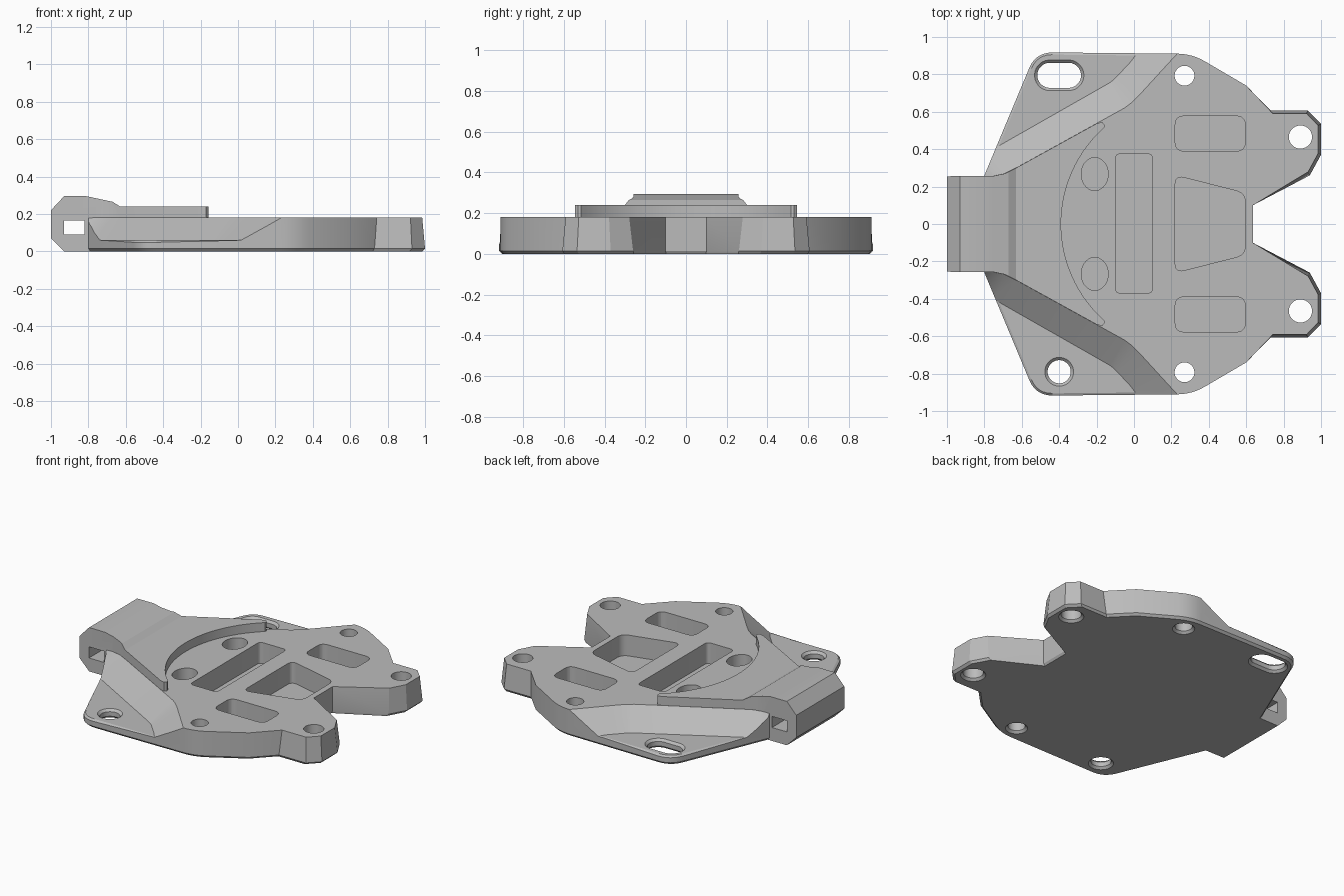
import bpy
import bmesh
import math
from mathutils import Vector

if "Cube" in bpy.data.objects:
    bpy.data.objects.remove(bpy.data.objects["Cube"])

TOP = 0.18      # main deck height
FLOOR = 0.06    # wing floor height


def loft(name, layers):
    """Solid through stacked loops of 3D points with matching counts."""
    bm = bmesh.new()
    rings = [[bm.verts.new(p) for p in layer] for layer in layers]
    n = len(rings[0])
    for a, b in zip(rings, rings[1:]):
        for i in range(n):
            bm.faces.new((a[i], a[(i + 1) % n], b[(i + 1) % n], b[i]))
    bm.faces.new(rings[0][::-1])
    bm.faces.new(rings[-1])
    bmesh.ops.recalc_face_normals(bm, faces=bm.faces)
    mesh = bpy.data.meshes.new(name)
    bm.to_mesh(mesh)
    bm.free()
    obj = bpy.data.objects.new(name, mesh)
    bpy.context.collection.objects.link(obj)
    return obj


def at(points, z):
    return [(x, y, z) for x, y in points]


def prism(name, points, z0, z1):
    return loft(name, [at(points, z0), at(points, z1)])


def combine(obj, other, operation="DIFFERENCE"):
    """Apply a boolean and discard the helper."""
    mod = obj.modifiers.new("cut", "BOOLEAN")
    mod.operation, mod.object, mod.solver = operation, other, "EXACT"
    bpy.context.view_layer.update()
    deps = bpy.context.evaluated_depsgraph_get()
    mesh = bpy.data.meshes.new_from_object(obj.evaluated_get(deps))
    obj.modifiers.clear()
    obj.data = mesh
    bpy.data.objects.remove(other)


def rounded(corners, steps=6):
    """Round each (x, y, cut distance) corner of a polygon."""
    out = []
    for i, (x, y, d) in enumerate(corners):
        p = Vector((x, y))
        if d == 0:
            out.append((x, y))
            continue
        a = p + (Vector(corners[i - 1][:2]) - p).normalized() * d
        b = p + (Vector(corners[(i + 1) % len(corners)][:2]) - p).normalized() * d
        for k in range(steps + 1):
            t = k / steps
            out.append(tuple(a * (1 - t) ** 2 + p * 2 * t * (1 - t) + b * t * t))
    return out


def mirrored(half):
    return half + [(x, -y, *rest) for x, y, *rest in reversed(half)]


def ellipse(cx, cy, rx, ry, stretch=0, n=32):
    """Ellipse, or a slot when stretched along x."""
    pts = []
    for k in range(n):
        a = 2 * math.pi * (k + 0.5) / n
        shift = math.copysign(stretch, math.cos(a))
        pts.append((cx + shift + rx * math.cos(a), cy + ry * math.sin(a)))
    return pts


# Base plate: chamfered bottom, slightly tapered prongs
outline = rounded(mirrored([
    (-0.8, 0.26, 0), (-0.525, 0.918, 0.09), (0.31, 0.91, 0.08), (0.6, 0.74, 0),
    (0.73, 0.607, 0), (0.93, 0.607, 0), (1, 0.535, 0), (1, 0.37, 0),
    (0.94, 0.26, 0), (0.635, 0.1, 0)]))


def taper(x, y):
    if x < 0.7:
        return x, y
    return x + (0.85 - x) * 0.1, y + (math.copysign(0.45, y) - y) * 0.1


plate = loft("base_plate", [
    at([(x * 0.985, y * 0.985) for x, y in outline], 0),
    at(outline, 0.015),
    at([taper(x, y) for x, y in outline], TOP)])

# Sunken wings with a sloping ramp up to the deck
ramp_top = [(-0.85, 0.255), (-0.75, 0.257), (-0.69, 0.27), (-0.63, 0.3),
            (-0.05, 0.62), (-0.01, 0.65), (0.03, 0.69), (0.19, 0.865), (0.25, 0.93), (0.25, 1.1), (-1.1, 1.1)]
ramp_foot = [(-0.95, 0.3), (-0.82, 0.365), (-0.76, 0.395), (-0.71, 0.425),
             (-0.13, 0.755), (-0.11, 0.77), (-0.09, 0.79), (-0.02, 0.865), (0.03, 0.93), (0.03, 1.1), (-1.1, 1.1)]
for side in (1, -1):
    foot = [(x, y * side) for x, y in ramp_foot]
    head = [(x, y * side) for x, y in ramp_top]
    combine(plate, loft("wing_cutter", [at(foot, FLOOR), at(head, TOP + 0.0005)]))

# Chamfer the outer rim of the wings
bm = bmesh.new()
bm.from_mesh(plate.data)
rim = []
for e in bm.edges:
    if len(e.link_faces) == 2 and all(abs(v.co.z - FLOOR) < 0.001 for v in e.verts):
        slopes = sorted(abs(f.normal.z) for f in e.link_faces)
        if slopes[0] < 0.1 and slopes[1] > 0.9:
            rim.append(e)
bmesh.ops.bevel(bm, geom=rim, offset=0.016, segments=1, affect="EDGES", clamp_overlap=True)
bm.to_mesh(plate.data)
bm.free()

# Raised crescent and neck, trimmed to a side profile
R, CX = 0.69, 0.30
arc = []
for k in range(15):
    a = math.asin(0.515 / R) * (1 - k / 14)
    arc.append((CX - R * math.cos(a), R * math.sin(a)))
neck = mirrored([(-1.02, 0.255)] + ramp_top[1:4] + [(-0.2, 0.537), (-0.17, 0.545), (-0.158, 0.53)] + arc[:-1]
                + [(CX - R, 0.001)])
raised = prism("raised_neck", neck, -0.1, 0.5)
profile = [(-1, 0.07), (-0.93, 0), (-0.1, 0), (-0.1, 0.24), (-0.63, 0.24),
           (-0.67, 0.265), (-0.81, 0.295), (-0.93, 0.295), (-1, 0.22)]
combine(raised, loft("neck_profile", [[(x, y, z) for x, z in profile] for y in (-1, 1)]), "INTERSECT")
slot = [(-0.93, 0.09), (-0.82, 0.09), (-0.82, 0.165), (-0.93, 0.165)]
combine(plate, raised, "UNION")
combine(plate, loft("strap_slot", [[(x, y, z) for x, z in slot] for y in (-1, 1)]))

# Through holes, countersunk below and on the wing floors
holes = [(-0.4, -0.79, 0.062, 0, FLOOR), (-0.4, 0.795, 0.067, 0.05, FLOOR)]
for s in (1, -1):
    holes += [(0.27, 0.793 * s, 0.053, 0, TOP), (0.89, 0.465 * s, 0.062, 0, TOP)]
for x, y, r, stretch, top in holes:
    flare = 0.015 if top == FLOOR else 0
    steps = [(-0.01, 0.025), (0.015, 0), (top - 0.015, 0), (top, flare), (0.4, flare)]
    combine(plate, loft("hole_cutter", [at(ellipse(x, y, r + g, r + g, stretch), z) for z, g in steps]))

# Blind pockets in the deck
pockets = [rounded([(-0.1, -0.37, 0.03), (0.1, -0.37, 0.03), (0.1, 0.375, 0.03), (-0.1, 0.375, 0.03)]),
           rounded([(0.22, -0.26, 0.05), (0.595, -0.165, 0.05), (0.595, 0.165, 0.05), (0.22, 0.26, 0.05)])]
for s in (1, -1):
    pockets.append(ellipse(-0.21, 0.267 * s, 0.072, 0.088))
    pockets.append(rounded([(0.22, 0.39 * s, 0.05), (0.595, 0.39 * s, 0.05),
                            (0.595, 0.577 * s, 0.05), (0.22, 0.577 * s, 0.05)]))
for shape in pockets:
    combine(plate, prism("pocket_cutter", shape, 0.04, 0.4))

# Single grey finish
grey = bpy.data.materials.new("plain grey")
grey.use_nodes = True
colour = (0.5, 0.5, 0.5, 1)
grey.diffuse_color = colour
grey.node_tree.nodes["Principled BSDF"].inputs["Base Color"].default_value = colour
plate.data.materials.clear()
plate.data.materials.append(grey)
for poly in plate.data.polygons:
    poly.material_index = 0

bpy.ops.object.select_all(action="DESELECT")
plate.select_set(True)
bpy.context.view_layer.objects.active = plate
bpy.ops.object.shade_smooth_by_angle(angle=0.3)
